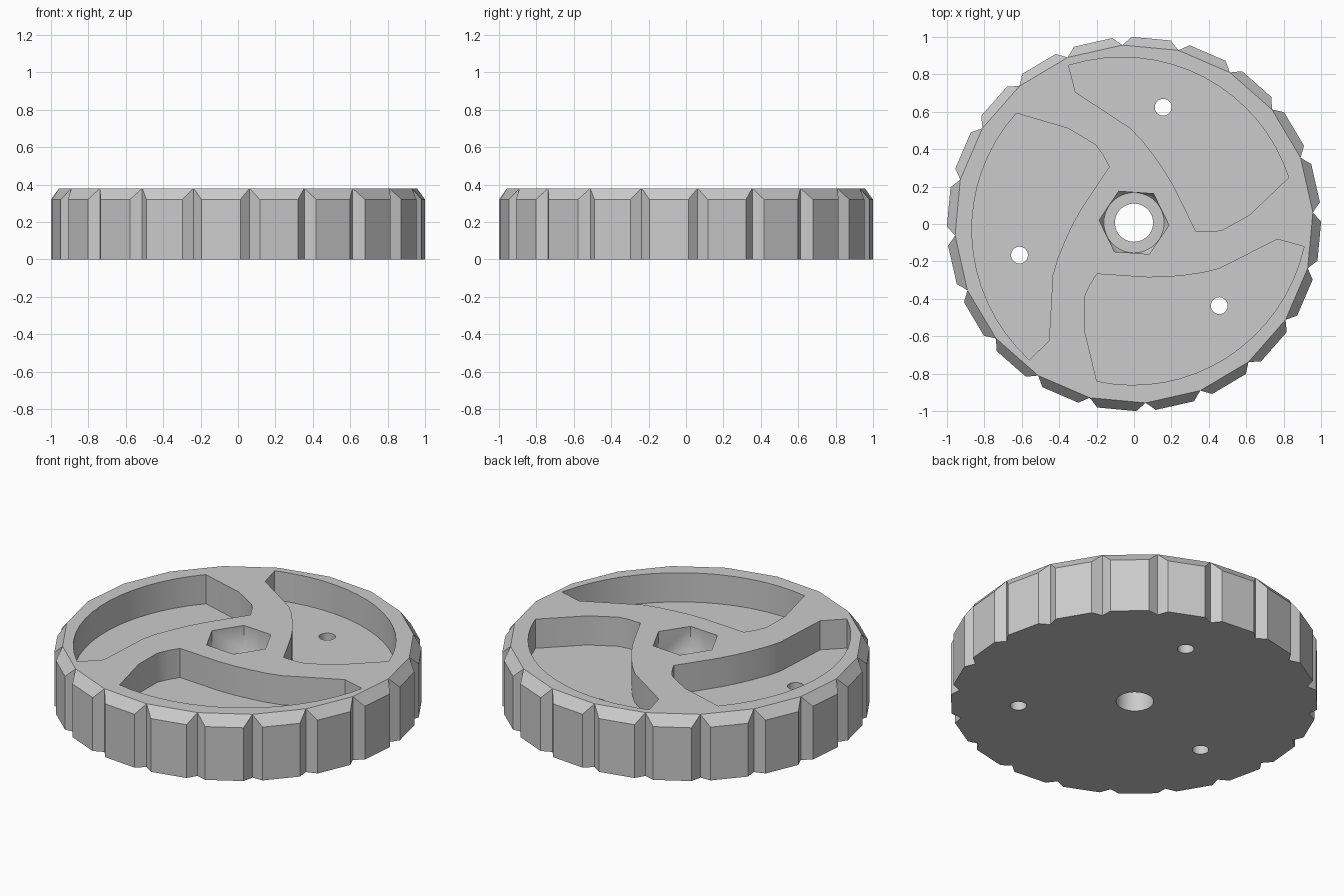
import bpy, bmesh
from math import sin, cos, radians
from mathutils import Vector, Matrix

TOP, SHOULDER, FLOOR = 0.38, 0.32, 0.205
TEETH = 20
CENTRE = Vector((0, 0.007, 0))

old = bpy.data.objects.get("Cube")
if old:
    bpy.data.objects.remove(old)

grey = bpy.data.materials.new("light_grey")
grey.use_nodes = True
colour = (0.6, 0.6, 0.6, 1)
grey.diffuse_color = colour
grey.node_tree.nodes["Principled BSDF"].inputs["Base Color"].default_value = colour


def polar(r, deg, z=0.0):
    return Vector((r * cos(radians(deg)), r * sin(radians(deg)), z))


def finish(name, bm):
    bmesh.ops.recalc_face_normals(bm, faces=bm.faces)
    mesh = bpy.data.meshes.new(name)
    bm.to_mesh(mesh)
    bm.free()
    mesh.materials.append(grey)
    obj = bpy.data.objects.new(name, mesh)
    bpy.context.collection.objects.link(obj)
    return obj


def prism(name, outline, z0, z1):
    bm = bmesh.new()
    face = bm.faces.new([bm.verts.new((p.x, p.y, z0)) for p in outline])
    ext = bmesh.ops.extrude_face_region(bm, geom=[face])
    verts = [v for v in ext["geom"] if isinstance(v, bmesh.types.BMVert)]
    bmesh.ops.translate(bm, verts=verts, vec=(0, 0, z1 - z0))
    return finish(name, bm)


def circle(r, sides, centre=CENTRE):
    return [centre + polar(r, 360 * i / sides) for i in range(sides)]


# Toothed body: V notches in the rim, chamfered teeth
bm = bmesh.new()
step = 360 / TEETH
bottom, top, shoulder = [], [], []
for i in range(TEETH):
    a = 3.7 + i * step
    bottom.append(bm.verts.new(polar(0.958, a)))
    top.append(bm.verts.new(polar(0.958, a, TOP)))
    for b in (a + 3, a + step - 3):
        bottom.append(bm.verts.new(polar(1.0, b)))
        shoulder.append(bm.verts.new(polar(1.0, b, SHOULDER)))
for i in range(TEETH):
    j = (i + 1) % TEETH
    n0, c0, c1, n1 = bottom[3 * i], bottom[3 * i + 1], bottom[3 * i + 2], bottom[3 * j]
    s0, s1 = shoulder[2 * i], shoulder[2 * i + 1]
    bm.faces.new((n0, c0, s0, top[i]))
    bm.faces.new((c0, c1, s1, s0))
    bm.faces.new((c1, n1, top[j], s1))
    bm.faces.new((s0, s1, top[j], top[i]))
bm.faces.new(top)
bm.faces.new(bottom[::-1])
body = finish("toothed_wheel", bm)

# Swirling pocket outline: outer arc, then the curved spoke sides
pocket = []
for i in range(17):
    a = 16.7 + (112.4 - 16.7) * i / 16
    pocket.append(polar(0.86 + 9.5e-6 * (a - 35) ** 2, a))
for x, y in [(-0.313, 0.705), (-0.02, 0.513), (0.045, 0.445), (0.107, 0.365),
             (0.16, 0.29), (0.21, 0.206), (0.27, 0.085), (0.33, -0.038),
             (0.40, -0.041), (0.468, -0.034), (0.55, 0.011), (0.62, 0.051)]:
    pocket.append(Vector((x, y, 0)))

cutters = []
for k in range(3):
    spin = Matrix.Rotation(radians(120 * k), 3, "Z")
    cutters.append(prism("pocket_cutter", [spin @ p for p in pocket], FLOOR, 0.5))
    spot = CENTRE + polar(0.636, 75.8 + 120 * k)
    cutters.append(prism("small_hole_cutter", circle(0.045, 32, spot), -0.1, 0.5))

# Hexagonal nut recess with cone-cut corners at its floor
bm = bmesh.new()
for z in (FLOOR + 0.03, 0.5):
    for i in range(6):
        bm.verts.new(CENTRE + polar(0.187, -4 + 60 * i, z))
for p in circle(0.161, 48):
    bm.verts.new((p.x, p.y, FLOOR))
bmesh.ops.convex_hull(bm, input=bm.verts)
cutters.append(finish("hex_recess_cutter", bm))

# Central bore
cutters.append(prism("bore_cutter", circle(0.102, 48), -0.1, 0.5))

for c in cutters:
    c.hide_render = True
    mod = body.modifiers.new(c.name, "BOOLEAN")
    mod.operation = "DIFFERENCE"
    mod.solver = "EXACT"
    mod.object = c

# Bake the cuts and drop the cutters
bpy.context.view_layer.update()
graph = bpy.context.evaluated_depsgraph_get()
cut_mesh = bpy.data.meshes.new_from_object(body.evaluated_get(graph))
body.modifiers.clear()
body.data = cut_mesh
for c in cutters:
    bpy.data.objects.remove(c)
cut_mesh.materials.clear()
cut_mesh.materials.append(grey)
for poly in cut_mesh.polygons:
    poly.material_index = 0

# Smooth curved walls, crisp corners
for o in bpy.context.selected_objects:
    o.select_set(False)
body.select_set(True)
bpy.context.view_layer.objects.active = body
bpy.ops.object.shade_smooth_by_angle(angle=radians(25))
